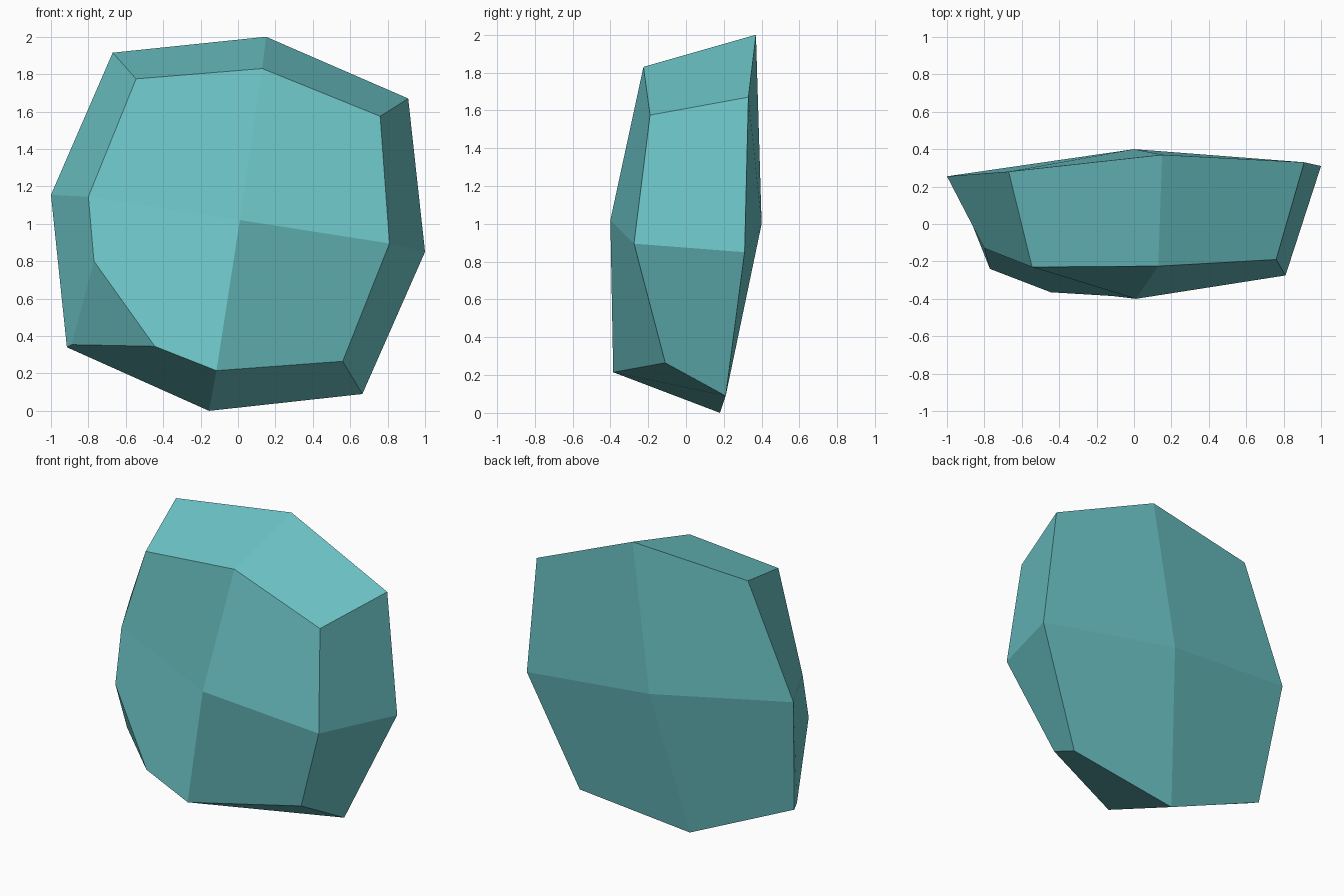
import bpy, bmesh

if "Cube" in bpy.data.objects:
    bpy.data.objects.remove(bpy.data.objects["Cube"])

# Stone colour
mat = bpy.data.materials.new("teal_stone")
mat.diffuse_color = (0.155, 0.57, 0.585, 1.0)
mat.use_nodes = True
mat.node_tree.nodes["Principled BSDF"].inputs["Base Color"].default_value = mat.diffuse_color

# Rear outline, clockwise from the upper left as seen from the front
rear = [(-0.67, 0.28, 1.915), (0.15, 0.37, 2.0), (0.91, 0.33, 1.67), (1.0, 0.31, 0.85),
        (0.665, 0.21, 0.09), (-0.155, 0.18, 0.0), (-0.915, 0.125, 0.34), (-1.0, 0.255, 1.155)]
# Front outline; the lower left corner is chipped off into two points
front = [(-0.545, -0.23, 1.775), (0.13, -0.225, 1.83), (0.76, -0.19, 1.575),
         (0.81, -0.275, 0.895), (0.56, -0.11, 0.265), (-0.115, -0.385, 0.215),
         (-0.445, -0.365, 0.345), (-0.80, -0.13, 1.145)]

bm = bmesh.new()
R = [bm.verts.new(p) for p in rear]
F = [bm.verts.new(p) for p in front]
rear_peak = bm.verts.new((0.0, 0.4, 1.0))
front_peak = bm.verts.new((0.01, -0.4, 1.02))
chip_side = bm.verts.new((-0.77, -0.24, 0.80))
chip_tip = bm.verts.new((-0.89, 0.06, 0.354))

# Front and rear fans, four facets each
for i in (1, 3, 5, 7):
    j, k = (i + 1) % 8, (i + 2) % 8
    bm.faces.new((rear_peak, R[i], R[j], R[k]))
    corner = [F[i], F[j]] + ([chip_side] if j == 6 else []) + [F[k]]
    bm.faces.new([front_peak] + corner)

# Sides, with extra points where the chip cuts them
for i in range(8):
    j = (i + 1) % 8
    loop = [R[i], R[j], F[j], F[i]]
    if i == 5:
        loop = [R[5], R[6], chip_tip, F[6], F[5]]
    elif i == 6:
        loop = [R[6], R[7], F[7], chip_side, chip_tip]
    bm.faces.new(loop)

# Chipped corner
bm.faces.new((chip_side, F[6], chip_tip))
bmesh.ops.recalc_face_normals(bm, faces=bm.faces)

mesh = bpy.data.meshes.new("faceted_stone")
bm.to_mesh(mesh)
bm.free()
mesh.materials.append(mat)
bpy.context.collection.objects.link(bpy.data.objects.new("faceted_stone", mesh))
